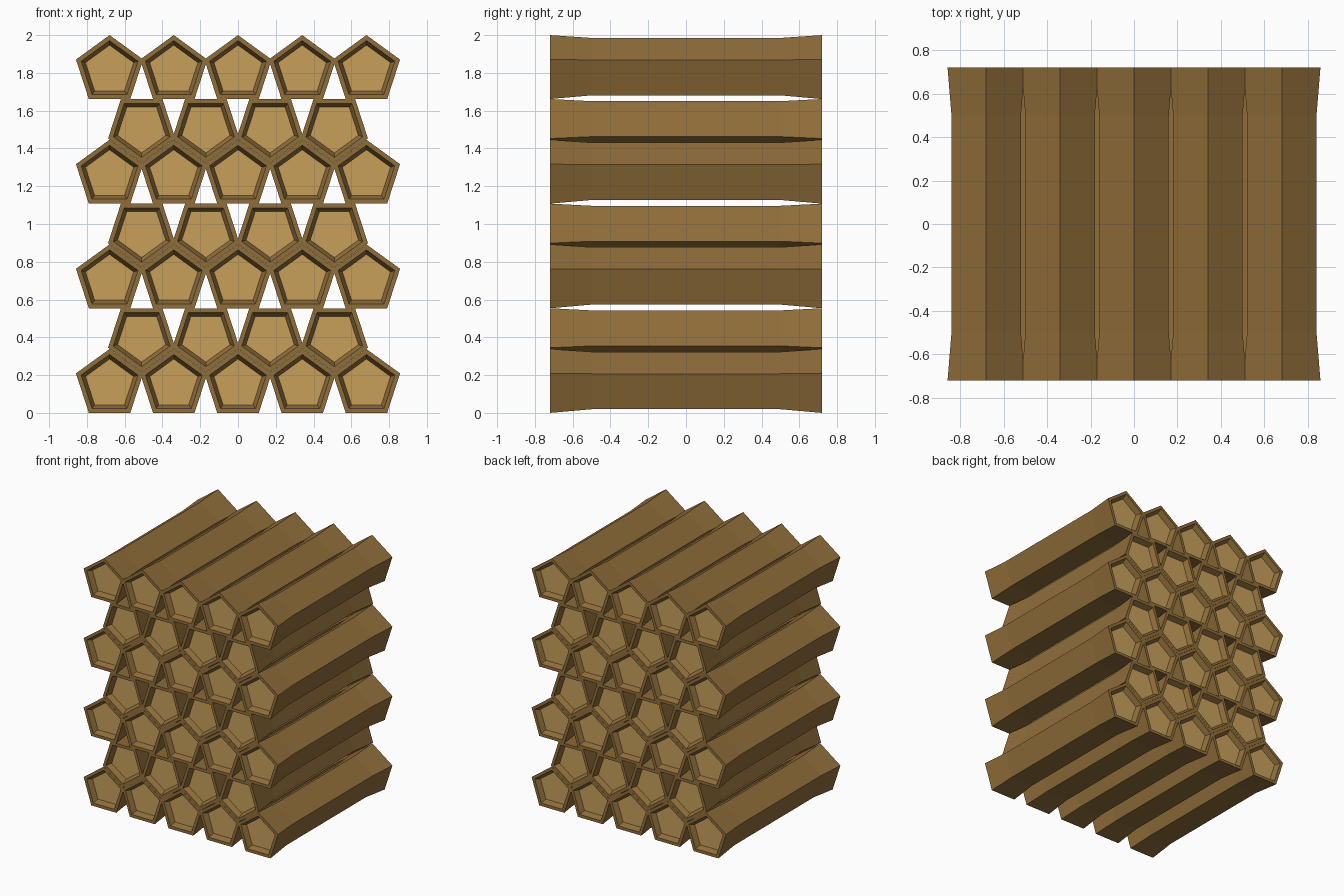
import bpy, bmesh, math

if "Cube" in bpy.data.objects:
    bpy.data.objects.remove(bpy.data.objects["Cube"])

R = 0.187            # flared end radius
BODY = 0.168         # radius of the middle of the tube
LIP, FLOOR = 0.158, 0.134   # recess opening and recess floor radii
HALF, FLARE, DEPTH = 0.72, 0.50, 0.04
PITCH = 0.34
BASE = R * math.cos(math.radians(36))
ROW = (2 - R - BASE) / 3


def material(name, color):
    m = bpy.data.materials.new(name)
    m.diffuse_color = color
    m.use_nodes = True
    m.node_tree.nodes["Principled BSDF"].inputs["Base Color"].default_value = m.diffuse_color
    return m


wood = material("brown_wall", (0.28, 0.155, 0.042, 1))
tan = material("tan_floor", (0.58, 0.352, 0.105, 1))


def tube_mesh(name, flip):
    # Lofted pentagon sections: recess floor, lip, flare, body, then mirrored
    s = -1 if flip else 1
    half = [(FLOOR, -HALF + DEPTH, 0), (LIP, -HALF, 0), (R, -HALF, 0), (BODY, -FLARE, 0.004)]
    sections = half + [(r, -y, dz) for r, y, dz in reversed(half)]
    bm = bmesh.new()
    rings = []
    for r, y, dz in sections:
        angles = [math.radians(90 + 72 * i) for i in range(5)]
        rings.append([bm.verts.new((r * math.cos(a), y, s * r * math.sin(a) + dz)) for a in angles])
    for a, b in zip(rings, rings[1:]):
        for i in range(5):
            j = (i + 1) % 5
            bm.faces.new((a[i], a[j], b[j], b[i]))
    for ring in (rings[0], rings[-1]):
        bm.faces.new(ring).material_index = 1
    bmesh.ops.recalc_face_normals(bm, faces=bm.faces)
    me = bpy.data.meshes.new(name)
    bm.to_mesh(me)
    bm.free()
    me.materials.append(wood)
    me.materials.append(tan)
    return me


def add_row(mesh, name, count, z):
    for i in range(count):
        ob = bpy.data.objects.new(name, mesh)
        ob.location = ((i - (count - 1) / 2) * PITCH, 0, z)
        bpy.context.collection.objects.link(ob)


upright = tube_mesh("upright_tube", False)
inverted = tube_mesh("inverted_tube", True)

# Four upright rows with three nested inverted rows between them
for k in range(4):
    add_row(upright, "upright_tube", 5, BASE + k * ROW)
    if k < 3:
        add_row(inverted, "inverted_tube", 4, (k + 1) * ROW - BASE)
